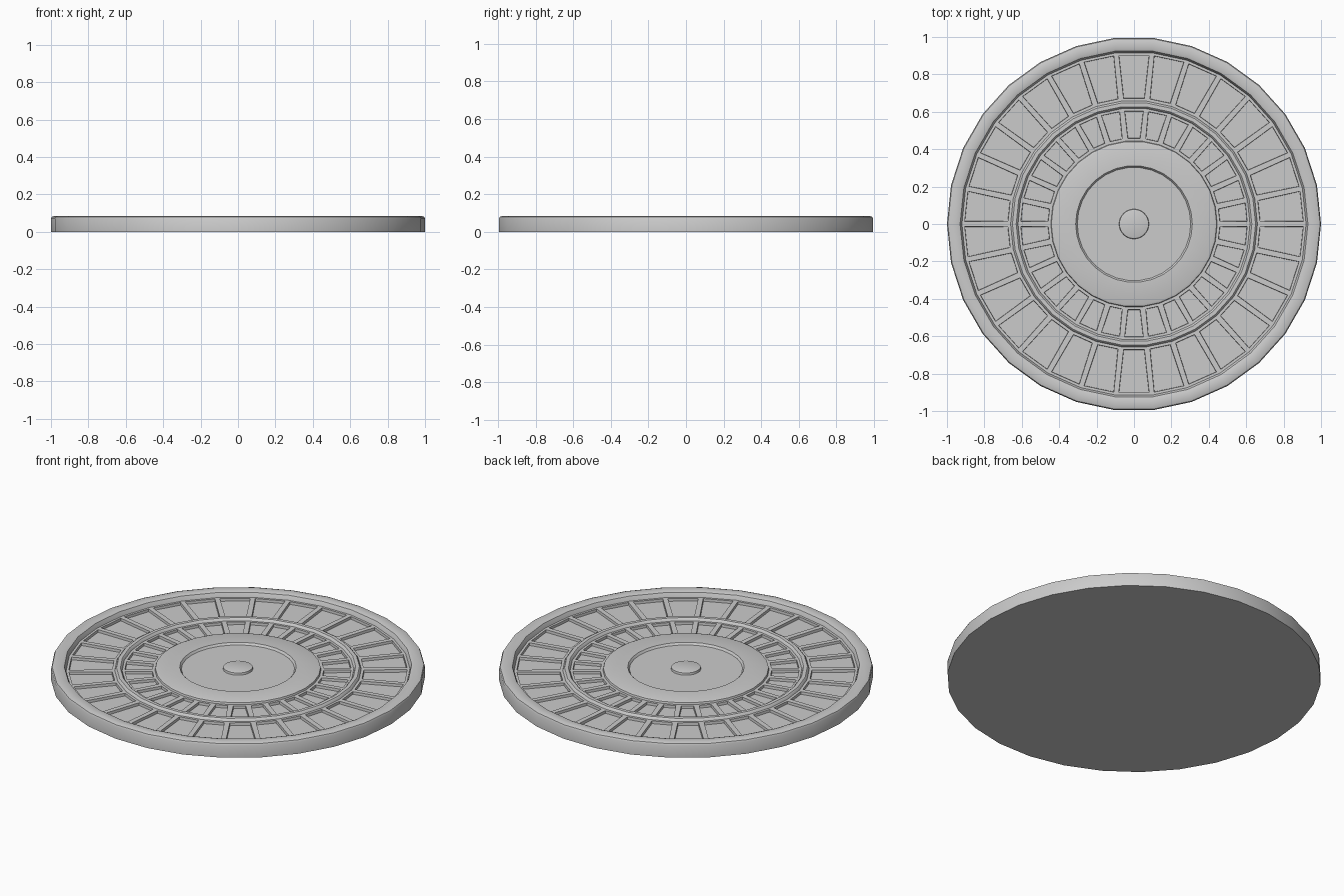
import bpy, bmesh, math

if "Cube" in bpy.data.objects:
    bpy.data.objects.remove(bpy.data.objects["Cube"])

SEG = 30


def lathe(name, profile, panel_bands=(), inset=0.02, depth=-0.015):
    """Spin an (r, z) profile around z; bands listed get inset, sunken panels."""
    bm = bmesh.new()
    rings = []
    for r, z in profile:
        rings.append([bm.verts.new((r * math.cos(math.tau * i / SEG),
                                    r * math.sin(math.tau * i / SEG), z))
                      for i in range(SEG)])
    panels = []
    for k in range(len(rings) - 1):
        a, b = rings[k], rings[k + 1]
        for i in range(SEG):
            j = (i + 1) % SEG
            f = bm.faces.new((a[i], a[j], b[j], b[i]))
            if k in panel_bands:
                panels.append(f)
    # closing caps
    bm.faces.new(rings[0][::-1])
    bm.faces.new(rings[-1])
    bm.normal_update()
    # inset each wedge, then sink it with straight walls
    if panels:
        bmesh.ops.inset_individual(bm, faces=panels, thickness=inset)
        bmesh.ops.inset_individual(bm, faces=panels, thickness=0.002, depth=depth)
    bmesh.ops.recalc_face_normals(bm, faces=bm.faces)
    me = bpy.data.meshes.new(name)
    bm.to_mesh(me)
    bm.free()
    ob = bpy.data.objects.new(name, me)
    bpy.context.collection.objects.link(ob)
    bpy.ops.object.select_all(action='DESELECT')
    ob.select_set(True)
    bpy.context.view_layer.objects.active = ob
    bpy.ops.object.shade_smooth_by_angle(angle=math.radians(30))
    return ob


# whole disc: rim, outer panel band, dividing ring, inner panel band, hub, button
lathe("round_disc", [
    (1.0, 0), (1.0, 0.07), (0.995, 0.08), (0.98, 0.085),
    (0.945, 0.085), (0.93, 0.08), (0.925, 0.07), (0.92, 0.055),
    (0.66, 0.055), (0.655, 0.066), (0.65, 0.07),
    (0.63, 0.07), (0.625, 0.066), (0.62, 0.055),
    (0.445, 0.055), (0.442, 0.066), (0.43, 0.07),
    (0.312, 0.072), (0.303, 0.06),
    (0.08, 0.06), (0.078, 0.072), (0.07, 0.075)],
    panel_bands=(7, 13))
